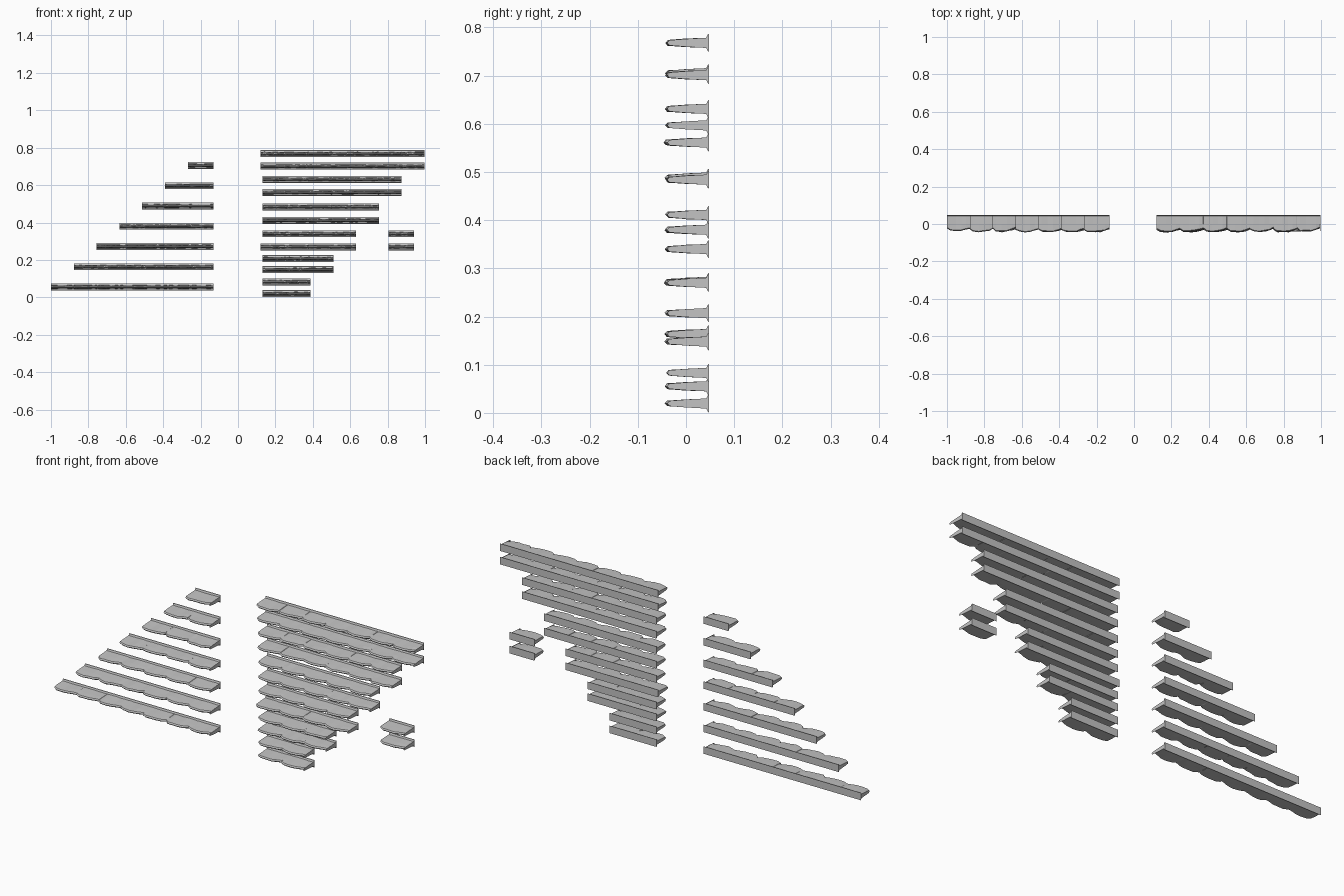
import bpy, bmesh, random

if "Cube" in bpy.data.objects:
    bpy.data.objects.remove(bpy.data.objects["Cube"])

random.seed(4)
stone = bpy.data.materials.new("light_grey_stone")
stone.diffuse_color = (0.55, 0.55, 0.55, 1)
stone.use_nodes = True
stone.node_tree.nodes["Principled BSDF"].inputs["Base Color"].default_value = stone.diffuse_color

BACK, FRONT = 0.048, -0.047
# One chipped panel of the lip: (fraction along panel, setback from the front)
CHIPS = [(0.0, 0.016), (0.14, 0.005), (0.38, 0.002), (0.62, 0.005), (0.82, 0.012), (0.99, 0.019)]


def section(x, setback, dz, thick):
    """Closed ledge profile: flared back plate, tapering shelf, blunt chipped lip."""
    lip = FRONT + setback
    top = [(BACK, 0.0185), (0.0455, 0.0175), (0.042, thick), (0.0, thick * 0.78 + dz),
           (lip + 0.005, 0.0055 + dz)]
    pts = top + [(lip, dz)] + [(y, -z + (2 * dz if y < 0.04 else 0)) for y, z in reversed(top)]
    return [(x, y, z) for y, z in pts]


def ledge(name, x0, x1, z):
    """Loft chipped sections along x, one group per panel."""
    bm = bmesh.new()
    panels = max(1, round((x1 - x0) / 0.124))
    width = (x1 - x0) / panels
    rings = []
    for p in range(panels):
        depth = random.uniform(0, 0.006)
        for f, setback in CHIPS:
            s = max(0.0, setback + depth + random.uniform(-0.003, 0.003))
            ring = section(x0 + (p + f) * width, s, random.uniform(-0.001, 0.001),
                           random.uniform(0.0085, 0.0105))
            rings.append([bm.verts.new(v) for v in ring])
    rings.append([bm.verts.new(v) for v in section(x1, 0.008, 0, 0.0105)])
    for a, b in zip(rings, rings[1:]):
        for i in range(len(a)):
            j = (i + 1) % len(a)
            bm.faces.new((a[i], a[j], b[j], b[i]))
    bm.faces.new(rings[0])
    bm.faces.new(rings[-1])
    bmesh.ops.recalc_face_normals(bm, faces=bm.faces)
    mesh = bpy.data.meshes.new(name)
    bm.to_mesh(mesh)
    bm.free()
    mesh.materials.append(stone)
    obj = bpy.data.objects.new(name, mesh)
    obj.location.z = z
    bpy.context.collection.objects.link(obj)


# Left flight: seven ledges growing longer towards the ground
for i in range(7):
    ledge(f"left_ledge_{i + 1}", -0.268 - 0.122 * i, -0.131, 0.705 - 0.1083 * i)

# Right flight: pairs of ledges growing shorter towards the ground
heights = [0.768, 0.701, 0.631, 0.561, 0.484, 0.411, 0.34, 0.27, 0.207, 0.148, 0.083, 0.0195]
for i, z in enumerate(heights):
    start = 0.121 if i in (0, 1, 7) else 0.13
    ledge(f"right_ledge_{i + 1}", start, 0.996 - 0.1215 * (i // 2), z)

# Two short detached ledges
for i, z in enumerate((0.34, 0.27)):
    ledge(f"small_ledge_{i + 1}", 0.805, 0.942, z)
